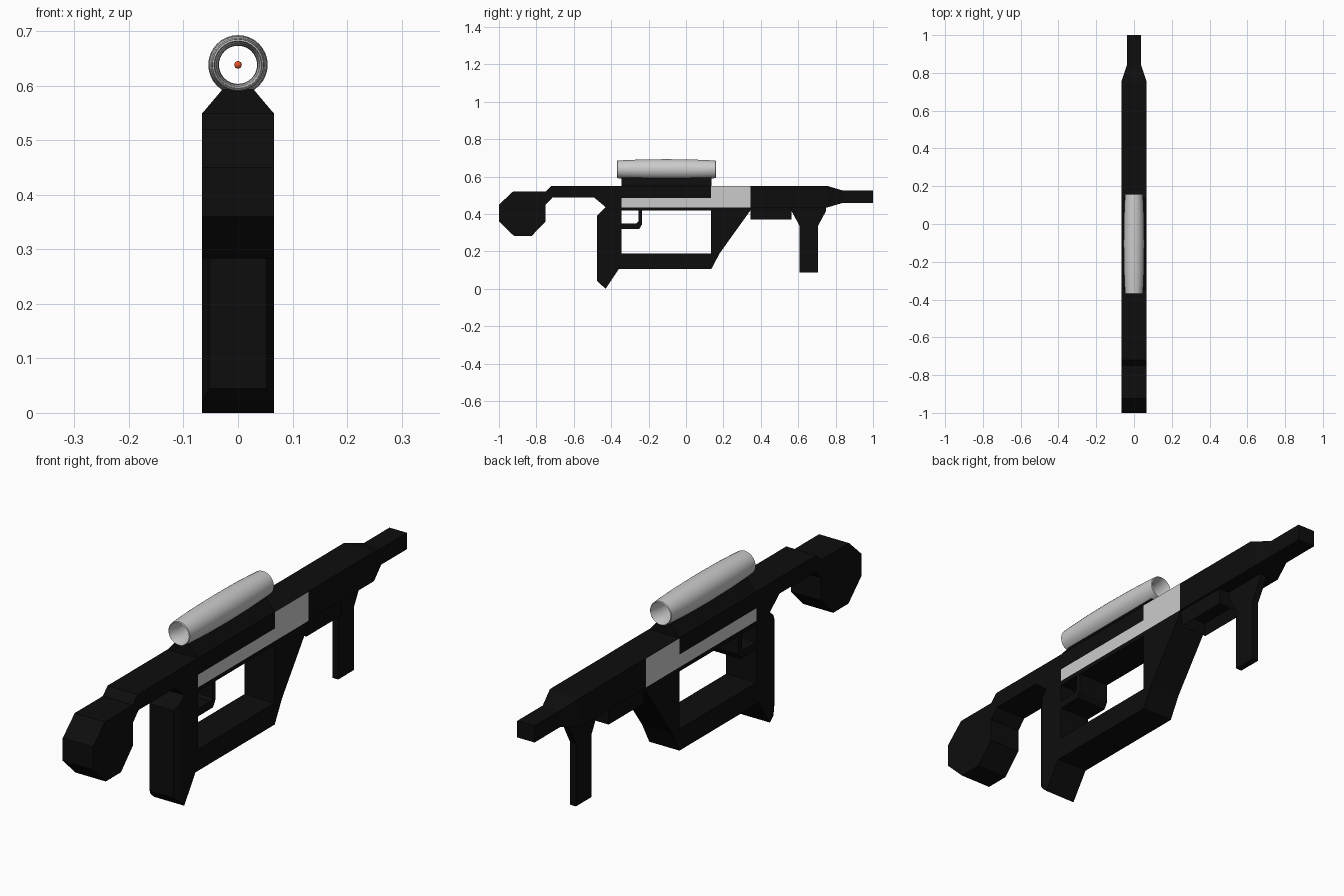
import bpy, bmesh, math
from mathutils import Vector, Matrix

if "Cube" in bpy.data.objects:
    bpy.data.objects.remove(bpy.data.objects["Cube"])

HALF = 0.066


def material(name, rgb):
    m = bpy.data.materials.new(name)
    m.diffuse_color = (*rgb, 1)
    m.use_nodes = True
    m.node_tree.nodes["Principled BSDF"].inputs["Base Color"].default_value = m.diffuse_color
    return m


BLACK = material("black", (0.004, 0.004, 0.004))
RED = material("red_orange", (0.8, 0.09, 0.02))


def finish(name, bm, mat=None, recalc=True):
    if recalc:
        bmesh.ops.recalc_face_normals(bm, faces=bm.faces[:])
    me = bpy.data.meshes.new(name)
    bm.to_mesh(me)
    bm.free()
    ob = bpy.data.objects.new(name, me)
    bpy.context.collection.objects.link(ob)
    if mat:
        me.materials.append(mat)
    return ob


def prism(name, outlines, half):
    """Side profile (y, z), first outline outer and the rest holes, extruded across x."""
    bm = bmesh.new()
    edges = []
    for pts in outlines:
        vs = [bm.verts.new((-half, y, z)) for y, z in pts]
        edges += [bm.edges.new((vs[i - 1], vs[i])) for i in range(len(vs))]
    bmesh.ops.triangle_fill(bm, edges=edges, use_beauty=True, normal=(1, 0, 0))
    ext = bmesh.ops.extrude_face_region(bm, geom=bm.faces[:], use_keep_orig=True)
    new = [g for g in ext["geom"] if isinstance(g, bmesh.types.BMVert)]
    bmesh.ops.translate(bm, vec=(2 * half, 0, 0), verts=new)
    return finish(name, bm, BLACK)


def loft(name, sections):
    """Rectangular sections (y, half width, z low, z high) joined along y."""
    bm = bmesh.new()
    rings = [[bm.verts.new(p) for p in ((-h, y, a), (h, y, a), (h, y, b), (-h, y, b))]
             for y, h, a, b in sections]
    for r, s in zip(rings, rings[1:]):
        for i in range(4):
            bm.faces.new((r[i - 1], r[i], s[i], s[i - 1]))
    bm.faces.new(rings[0])
    bm.faces.new(rings[-1])
    return finish(name, bm, BLACK)


# Main frame: stock, receiver, grip and lower bar, with the open middle and guard hole
outer = [(-1, .45), (-.925, .52), (-.75, .52), (-.72, .55), (.755, .55), (.755, .435),
         (.345, .435), (.345, .42), (.18, .19), (.135, .105), (-.36, .105), (-.43, 0),
         (-.452, .02), (-.452, .415), (-.43, .437), (-.49, .487), (-.715, .487),
         (-.75, .45), (-.75, .36), (-.825, .283), (-.92, .283), (-1, .36)]
opening = [(-.345, .19), (.135, .19), (.135, .418), (-.235, .418), (-.235, .345),
           (-.25, .32), (-.345, .32)]
guard_hole = [(-.345, .35), (-.265, .35), (-.255, .36), (-.255, .418), (-.345, .418)]
prism("frame", [outer, opening, guard_hole], HALF)

# Chamfered back of the grip, and the tapered barrel
loft("grip_back", [(-.452, HALF, .02, .415), (-.477, .052, .045, .39)])
loft("barrel", [(.755, HALF, .435, .55), (.84, .038, .46, .525), (1, .038, .46, .525)])

# Thin forward handle with flared top
prism("fore_handle", [[(.565, .437), (.565, .415), (.608, .335), (.608, .088), (.705, .088),
                       (.705, .335), (.748, .415), (.748, .437)]], .0125)

# Hollow block under the receiver
bm = bmesh.new()
bmesh.ops.create_cube(bm, size=1, matrix=Matrix.Translation((0, .455, .403))
                      @ Matrix.Diagonal((.115, .22, .066, 1)))
bottom = min(bm.faces, key=lambda f: f.calc_center_median().z)
bmesh.ops.inset_region(bm, faces=[bottom], thickness=.025)
bmesh.ops.translate(bm, vec=(0, 0, .04), verts=bottom.verts[:])
finish("under_block", bm, BLACK)

# Sight mount with sloped sides
bm = bmesh.new()
ends = [[bm.verts.new((x, y, z)) for x, z in
         ((-HALF, .549), (HALF, .549), (.028, .594), (-.028, .594))] for y in (-.345, .135)]
for i in range(4):
    bm.faces.new((ends[0][i - 1], ends[0][i], ends[1][i], ends[1][i - 1]))
for e in ends:
    bm.faces.new(e)
finish("sight_mount", bm, BLACK)

# Grey side panels
panel = [(-.345, .435), (.345, .435), (.345, .55), (.135, .55), (.135, .485), (-.345, .485)]
bm = bmesh.new()
for side in (-1, 1):
    f = bm.faces.new([bm.verts.new((side * (HALF + .0007), y, z)) for y, z in panel])
    f.normal_update()
    if f.normal.x * side < 0:
        f.normal_flip()
finish("side_panels", bm, recalc=False)

# Sight tube: revolved barrel-shaped shell, open at both ends
MID, Z = -.105, .6385
outer_r = [(-.265, .044), (-.262, .047), (-.22, .0495), (-.13, .053), (0, .0545)]
inner_r = [(-.262, .0425), (-.21, .039), (-.12, .036), (0, .035)]
mirror = lambda half: half + [(-y, r) for y, r in half[-2::-1]]
profile = mirror(outer_r) + mirror(inner_r)[::-1]
bm = bmesh.new()
N = 32
rings = [[bm.verts.new((r * math.cos(a), MID + y, Z + r * math.sin(a)))
          for a in (math.tau * k / N for k in range(N))] for y, r in profile]
for j in range(len(rings)):
    for k in range(N):
        bm.faces.new((rings[j - 1][k - 1], rings[j - 1][k], rings[j][k], rings[j][k - 1]))
tube = finish("sight_tube", bm)

# Aiming dot inside the tube
bm = bmesh.new()
bmesh.ops.create_uvsphere(bm, u_segments=12, v_segments=8, radius=.007,
                          matrix=Matrix.Translation((0, MID, Z)))
dot = finish("aiming_dot", bm, RED)

for ob in (tube, dot):
    ob.select_set(True)
bpy.context.view_layer.objects.active = tube
bpy.ops.object.shade_smooth_by_angle(angle=math.radians(35))
